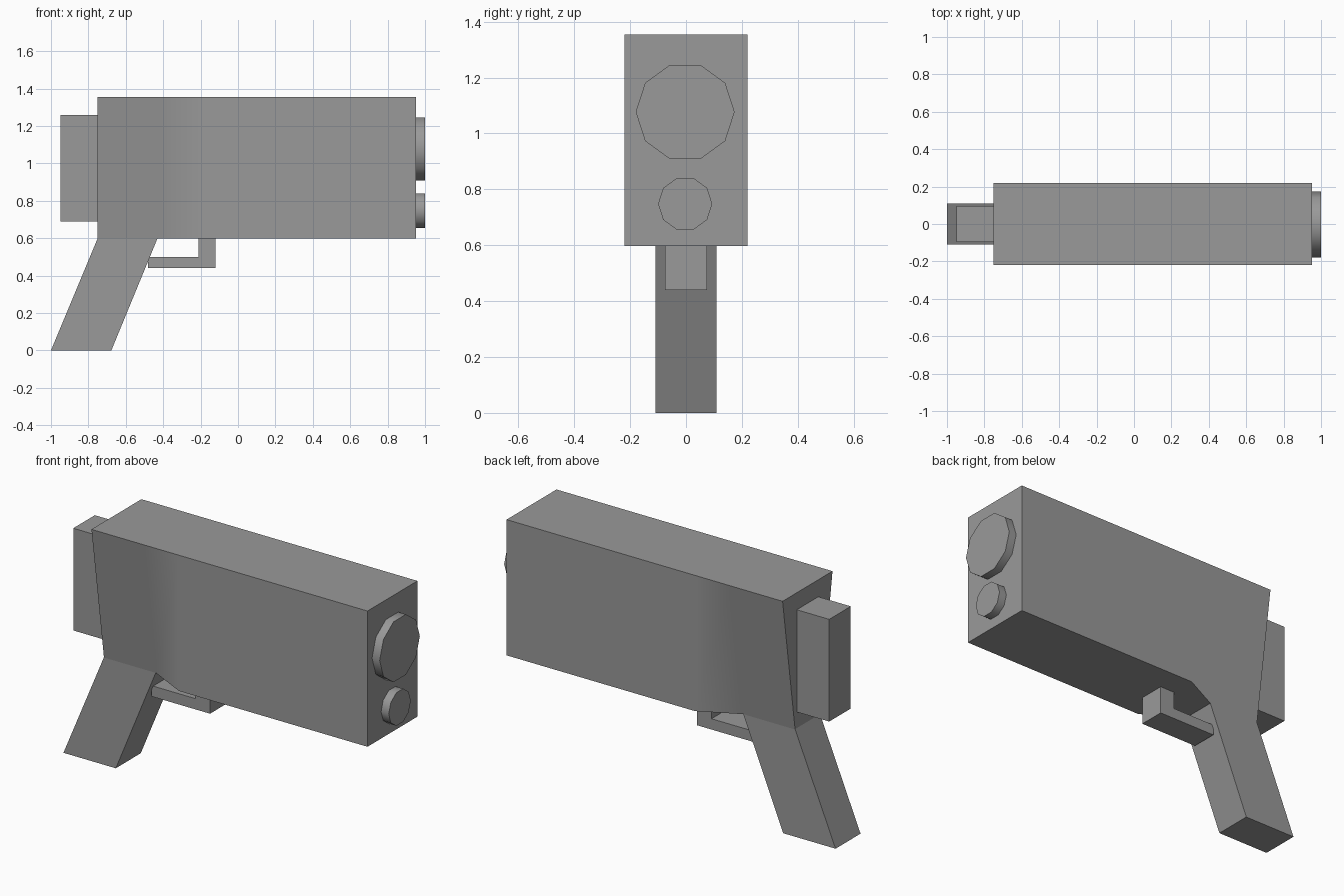
import bpy, bmesh, math
from mathutils import Matrix

if "Cube" in bpy.data.objects:
    bpy.data.objects.remove(bpy.data.objects["Cube"])

dark = bpy.data.materials.new("dark_grey")
dark.diffuse_color = (0.32, 0.32, 0.32, 1)
dark.use_nodes = True
dark.node_tree.nodes["Principled BSDF"].inputs["Base Color"].default_value = dark.diffuse_color


def finish(name, bm, angle=None):
    """Turn a bmesh into a named object, optionally smoothing shallow edges."""
    bmesh.ops.recalc_face_normals(bm, faces=bm.faces[:])
    mesh = bpy.data.meshes.new(name)
    bm.to_mesh(mesh)
    bm.free()
    mesh.materials.append(dark)
    obj = bpy.data.objects.new(name, mesh)
    bpy.context.collection.objects.link(obj)
    if angle:
        bpy.ops.object.select_all(action='DESELECT')
        obj.select_set(True)
        bpy.context.view_layer.objects.active = obj
        bpy.ops.object.shade_smooth_by_angle(angle=math.radians(angle))
    return obj


def bridge(name, loop_a, loop_b, angle=None):
    """Closed solid between two matching outlines."""
    bm = bmesh.new()
    a = [bm.verts.new(p) for p in loop_a]
    b = [bm.verts.new(p) for p in loop_b]
    bm.faces.new(a)
    bm.faces.new(b[::-1])
    for i in range(len(a)):
        j = (i + 1) % len(a)
        bm.faces.new((a[i], b[i], b[j], a[j]))
    return finish(name, bm, angle)


def side_profile(name, points, half_width):
    """Extrude an x-z outline symmetrically across y."""
    return bridge(name, [(x, -half_width, z) for x, z in points],
                  [(x, half_width, z) for x, z in points])


def disc(name, z, radius):
    """Ten-sided lens on the front end, facing +x, flat at top and bottom."""
    bm = bmesh.new()
    place = Matrix.Translation((0.97, -0.003, z)) @ Matrix.Rotation(math.pi / 2, 4, 'Y')
    bmesh.ops.create_cone(bm, cap_ends=True, segments=10, radius1=radius,
                          radius2=radius, depth=0.06, matrix=place)
    # Start vertex on the y axis
    ys = [v.co.y for v in bm.verts]
    if max(ys) + 0.003 < radius * 0.99:
        bmesh.ops.rotate(bm, verts=bm.verts[:], cent=(0.97, -0.003, z),
                         matrix=Matrix.Rotation(math.pi / 2, 3, 'X'))
    return finish(name, bm, 40)


def plan(stations, z):
    """Mirrored plan outline from (x, half width) stations."""
    return [(x, -w, z) for x, w in stations] + [(x, w, z) for x, w in reversed(stations)]


# Main housing, pinched to the grip width along its lower rear edge
xs = (-0.75, -0.43, -0.21, 0.953)
housing = bridge("housing",
                 plan(list(zip(xs, (0.11, 0.11, 0.22, 0.22))), 0.598),
                 plan([(x, 0.22) for x in xs], 1.355), 30)
# Large flat sides keep flat shading; only the pinch blends
weighted = housing.modifiers.new("weighted_normals", 'WEIGHTED_NORMAL')
weighted.weight = 100
weighted.keep_sharp = True

# Raked grip
side_profile("grip", [(-1.0, 0), (-0.677, 0), (-0.43, 0.60), (-0.75, 0.60)], 0.11)

# L-shaped trigger guard
side_profile("trigger_guard", [(-0.48, 0.44), (-0.12, 0.44), (-0.12, 0.60),
                               (-0.21, 0.60), (-0.21, 0.50), (-0.48, 0.50)], 0.075)

# Rear block
side_profile("rear_block", [(-0.95, 0.69), (-0.75, 0.69), (-0.75, 1.26), (-0.95, 1.26)], 0.095)

# Front lenses
disc("large_lens", 1.077, 0.177)
disc("small_lens", 0.748, 0.097)
